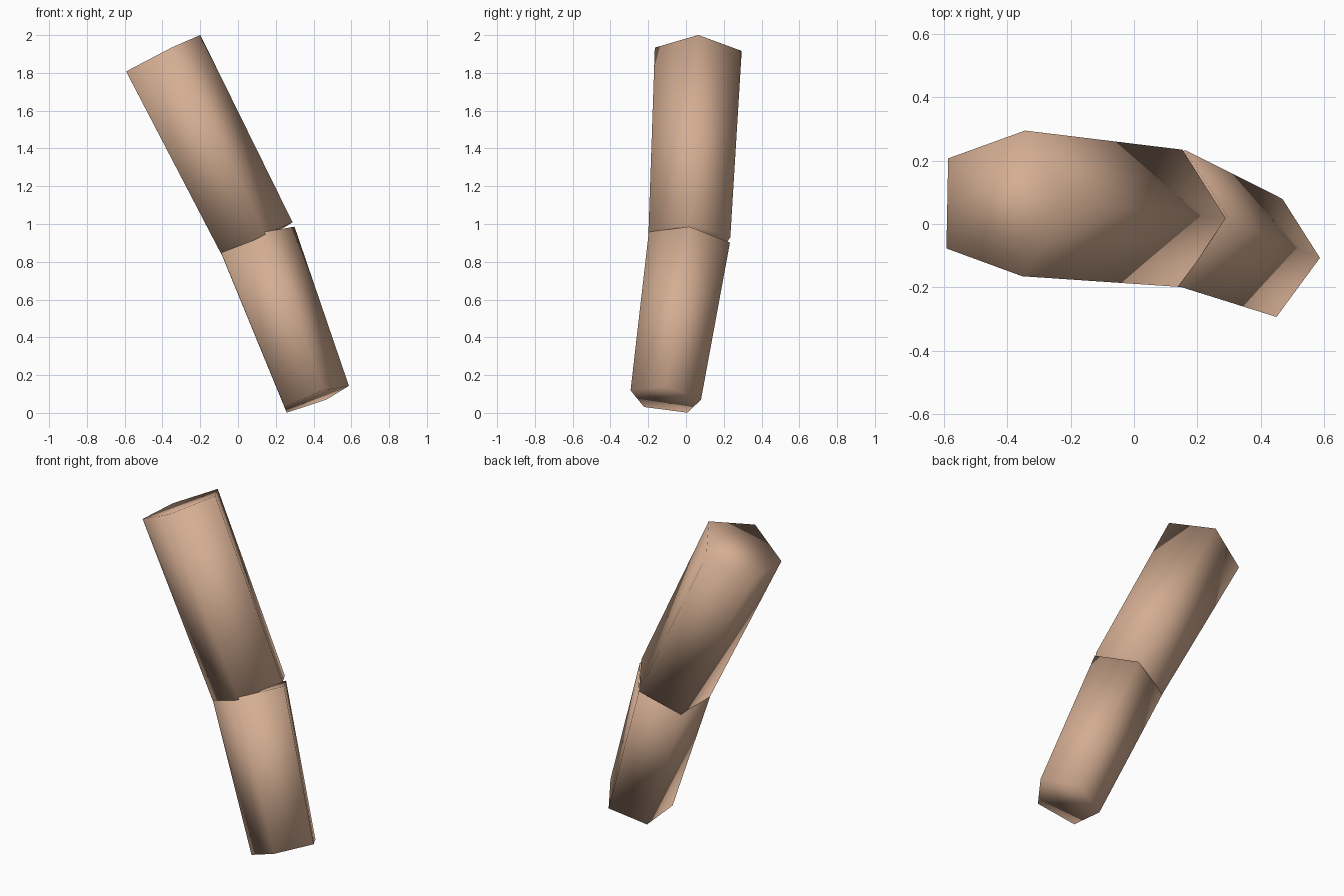
import bpy, bmesh, math
from mathutils import Vector

cube = bpy.data.objects.get("Cube")
if cube:
    bpy.data.objects.remove(cube, do_unlink=True)

tan = bpy.data.materials.new("warm_tan")
tan.use_nodes = True
colour = (0.66, 0.42, 0.29, 1)
tan.diffuse_color = colour
tan.node_tree.nodes["Principled BSDF"].inputs["Base Color"].default_value = colour

SIDES = 5


def segment(name, bottom, top, r_bottom, r_top):
    """Closed, tapered five-sided tube between two joints, one ridge facing +x."""
    bottom, top = Vector(bottom), Vector(top)
    axis = (top - bottom).normalized()
    ridge = Vector((axis.z, 0, -axis.x)).normalized()
    side = axis.cross(ridge)
    bm = bmesh.new()
    rings = []
    for centre, radius in ((bottom, r_bottom), (top, r_top)):
        ring = []
        for i in range(SIDES):
            a = math.tau * i / SIDES
            ring.append(bm.verts.new(centre + radius * (ridge * math.cos(a) + side * math.sin(a))))
        rings.append(ring)
    low, high = rings
    for i in range(SIDES):
        j = (i + 1) % SIDES
        bm.faces.new((low[i], low[j], high[j], high[i]))
    bm.faces.new(low[::-1])
    bm.faces.new(high)
    # Soft shading runs over the sides and the end caps alike
    for face in bm.faces:
        face.smooth = True
    mesh = bpy.data.meshes.new(name)
    bm.to_mesh(mesh)
    bm.free()
    mesh.materials.append(tan)
    obj = bpy.data.objects.new(name, mesh)
    bpy.context.collection.objects.link(obj)
    return obj


# Two segments meeting at a slightly bent joint
joint = (0.086, 0.018, 0.905)
segment("upper_segment", joint, (-0.415, 0.065, 1.891), 0.228, 0.242)
segment("lower_segment", (0.402, -0.107, 0.073), joint, 0.198, 0.228)
